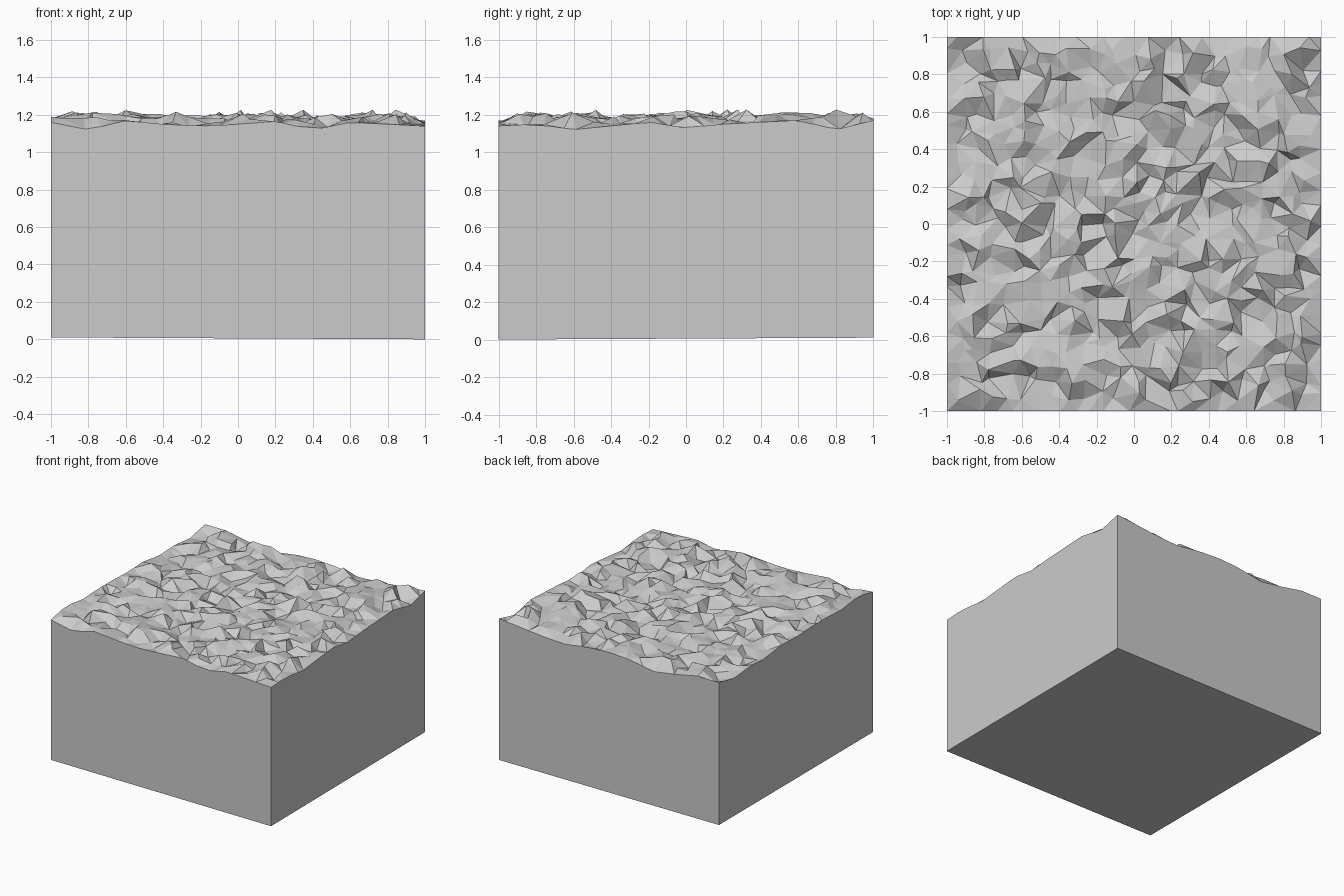
import bpy, bmesh, random
from mathutils import Vector
from mathutils.geometry import delaunay_2d_cdt

cube = bpy.data.objects.get("Cube")
if cube:
    bpy.data.objects.remove(cube, do_unlink=True)
random.seed(7)

CELLS = 24
STEP = 2 / CELLS
MEAN = 1.167

# Stone material
stone = bpy.data.materials.new("grey stone")
stone.use_nodes = True
GREY = (0.6, 0.6, 0.6, 1)
stone.diffuse_color = GREY
stone.node_tree.nodes["Principled BSDF"].inputs["Base Color"].default_value = GREY

# Rim height along each side, evenly spaced from -1 to 1
RIMS = {
    "front": [1.16, 1.12, 1.17, 1.15, 1.14, 1.15, 1.165, 1.12, 1.16, 1.15, 1.14],
    "back": [1.18, 1.18, 1.14, 1.11, 1.15, 1.16, 1.15, 1.12, 1.13, 1.15, 1.17],
    "left": [1.14, 1.15, 1.12, 1.14, 1.16, 1.13, 1.15, 1.16, 1.17, 1.12, 1.17],
    "right": [1.16, 1.2, 1.17, 1.18, 1.18, 1.17, 1.18, 1.15, 1.16, 1.14, 1.18],
}


def rim_height(side, t):
    row = RIMS[side]
    s = (t + 1) / 2 * (len(row) - 1)
    i = min(int(s), len(row) - 2)
    return row[i] + (row[i + 1] - row[i]) * (s - i)


def surface_height(x, y):
    if y == -1:
        return rim_height("front", x)
    if y == 1:
        return rim_height("back", x)
    if x == 1:
        return rim_height("left", y)
    if x == -1:
        return rim_height("right", y)
    return MEAN + max(-0.055, min(0.06, random.gauss(0, 0.024)))


def jittered(i):
    if i in (0, CELLS):
        return -1.0 if i == 0 else 1.0
    return -1 + STEP * (i + random.uniform(-0.4, 0.4))


# Rough top: scattered points joined into irregular triangles
points = [Vector((jittered(i), jittered(j)))
          for i in range(CELLS + 1) for j in range(CELLS + 1)]
flat, _, triangles, *_ = delaunay_2d_cdt(points, [], [], 0, 1e-6)

bm = bmesh.new()
top = [bm.verts.new((p.x, p.y, surface_height(p.x, p.y))) for p in flat]
for tri in triangles:
    bm.faces.new([top[k] for k in tri])

# Base corners, very slightly out of level
corners = {(x, y): bm.verts.new((x, y, 0 if (x, y) == (1, -1) else 0.01))
           for x in (-1, 1) for y in (-1, 1)}
bm.faces.new([corners[c] for c in ((-1, -1), (-1, 1), (1, 1), (1, -1))])

# Four flat walls, each one face following the rough rim
for axis in (0, 1):
    for side in (-1, 1):
        rim = sorted((v for v in top if v.co[axis] == side),
                     key=lambda v: v.co[1 - axis])
        ends = [(side, t) if axis == 0 else (t, side) for t in (1, -1)]
        bm.faces.new(rim + [corners[e] for e in ends])

bmesh.ops.recalc_face_normals(bm, faces=bm.faces)
mesh = bpy.data.meshes.new("rough_stone_block")
bm.to_mesh(mesh)
bm.free()
mesh.materials.append(stone)
block = bpy.data.objects.new("rough_stone_block", mesh)
bpy.context.collection.objects.link(block)
